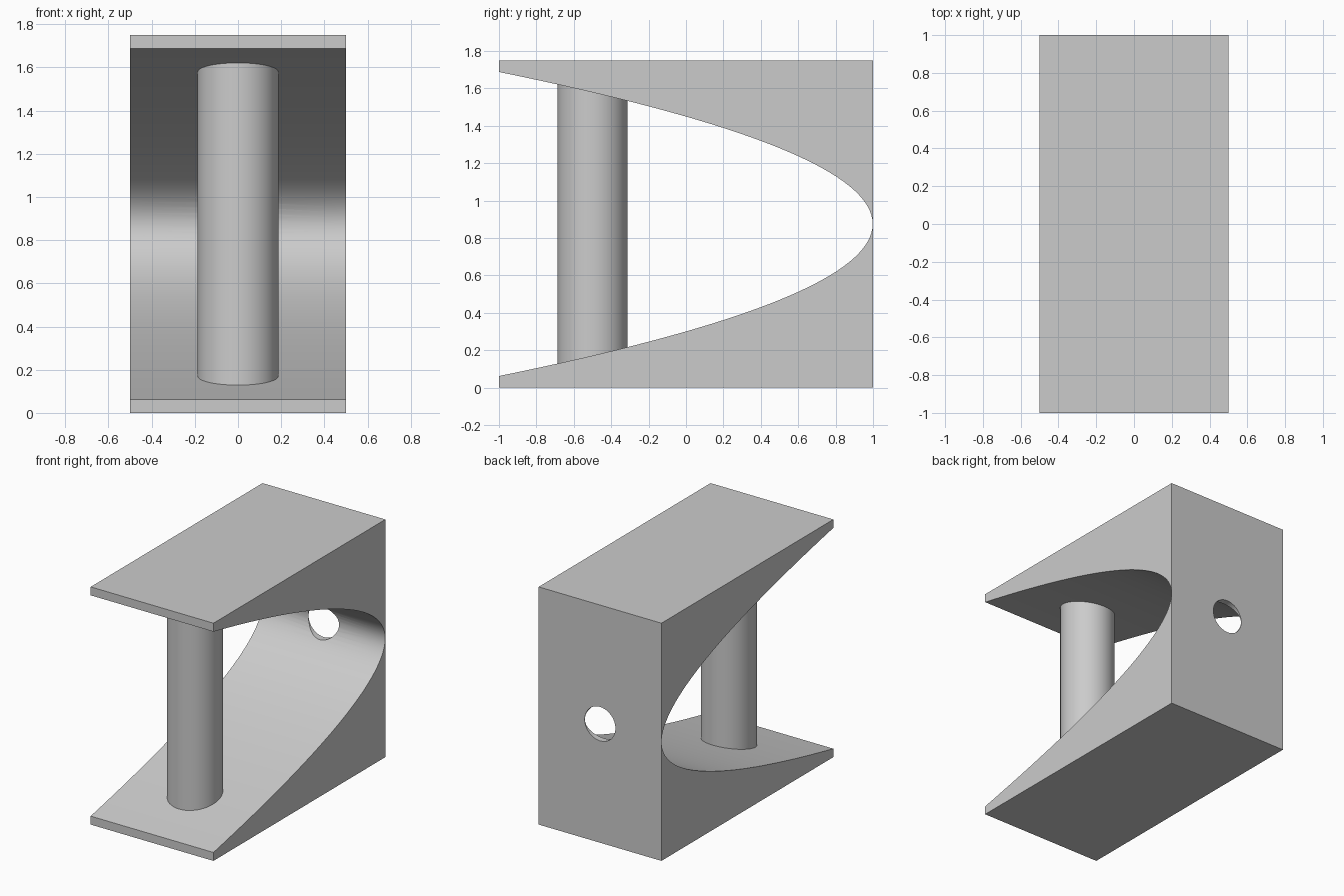
import bpy
import bmesh
from mathutils import Matrix

cube = bpy.data.objects.get("Cube")
if cube:
    bpy.data.objects.remove(cube, do_unlink=True)

HALF_WIDTH, HEIGHT = 0.5, 1.75
MID = HEIGHT / 2
CURVE = 0.575      # half opening of the parabola one unit from its vertex
VERTEX_Y = 0.998
STEPS = 64

grey = bpy.data.materials.new("light grey")
grey.use_nodes = True
grey.diffuse_color = (0.6, 0.6, 0.6, 1)
grey.node_tree.nodes["Principled BSDF"].inputs["Base Color"].default_value = grey.diffuse_color


def make_object(name, bm):
    bmesh.ops.recalc_face_normals(bm, faces=bm.faces)
    mesh = bpy.data.meshes.new(name)
    bm.to_mesh(mesh)
    bm.free()
    mesh.materials.append(grey)
    obj = bpy.data.objects.new(name, mesh)
    bpy.context.collection.objects.link(obj)
    return obj


def make_cylinder(name, radius, depth, matrix):
    bm = bmesh.new()
    bmesh.ops.create_cone(bm, cap_ends=True, segments=48, radius1=radius,
                          radius2=radius, depth=depth, matrix=matrix)
    return make_object(name, bm)


def activate(obj):
    bpy.ops.object.select_all(action="DESELECT")
    obj.select_set(True)
    bpy.context.view_layer.objects.active = obj


# Block with a parabolic opening: side profile extruded across the width
reach = CURVE * (1 + VERTEX_Y) ** 0.5
profile = [(-1, 0), (1, 0), (1, HEIGHT), (-1, HEIGHT)]
for i in range(STEPS + 1):
    d = reach * (1 - 2 * i / STEPS)
    profile.append((VERTEX_Y - (d / CURVE) ** 2, MID + d))
bm = bmesh.new()
side = bm.faces.new([bm.verts.new((-HALF_WIDTH, y, z)) for y, z in profile])
extruded = bmesh.ops.extrude_face_region(bm, geom=[side], use_keep_orig=True)
moved = [v for v in extruded["geom"] if isinstance(v, bmesh.types.BMVert)]
bmesh.ops.translate(bm, verts=moved, vec=(2 * HALF_WIDTH, 0, 0))
block = make_object("parabolic_block", bm)

# Round hole through the back wall
cutter = make_cylinder("hole_cutter", 0.125, 0.6,
                       Matrix.Translation((0, 1, MID)) @ Matrix.Rotation(1.5707963, 4, "X"))
cutter.hide_render = True
cut = block.modifiers.new("back_hole", "BOOLEAN")
cut.operation, cut.solver, cut.object = "DIFFERENCE", "EXACT", cutter
activate(block)
bpy.ops.object.modifier_apply(modifier=cut.name)
bpy.data.objects.remove(cutter, do_unlink=True)

# Upright column joining the two plates
column = make_cylinder("column", 0.1875, HEIGHT - 0.01, Matrix.Translation((0, -0.5, MID)))

for part in (block, column):
    activate(part)
    bpy.ops.object.shade_smooth_by_angle(angle=0.5)
